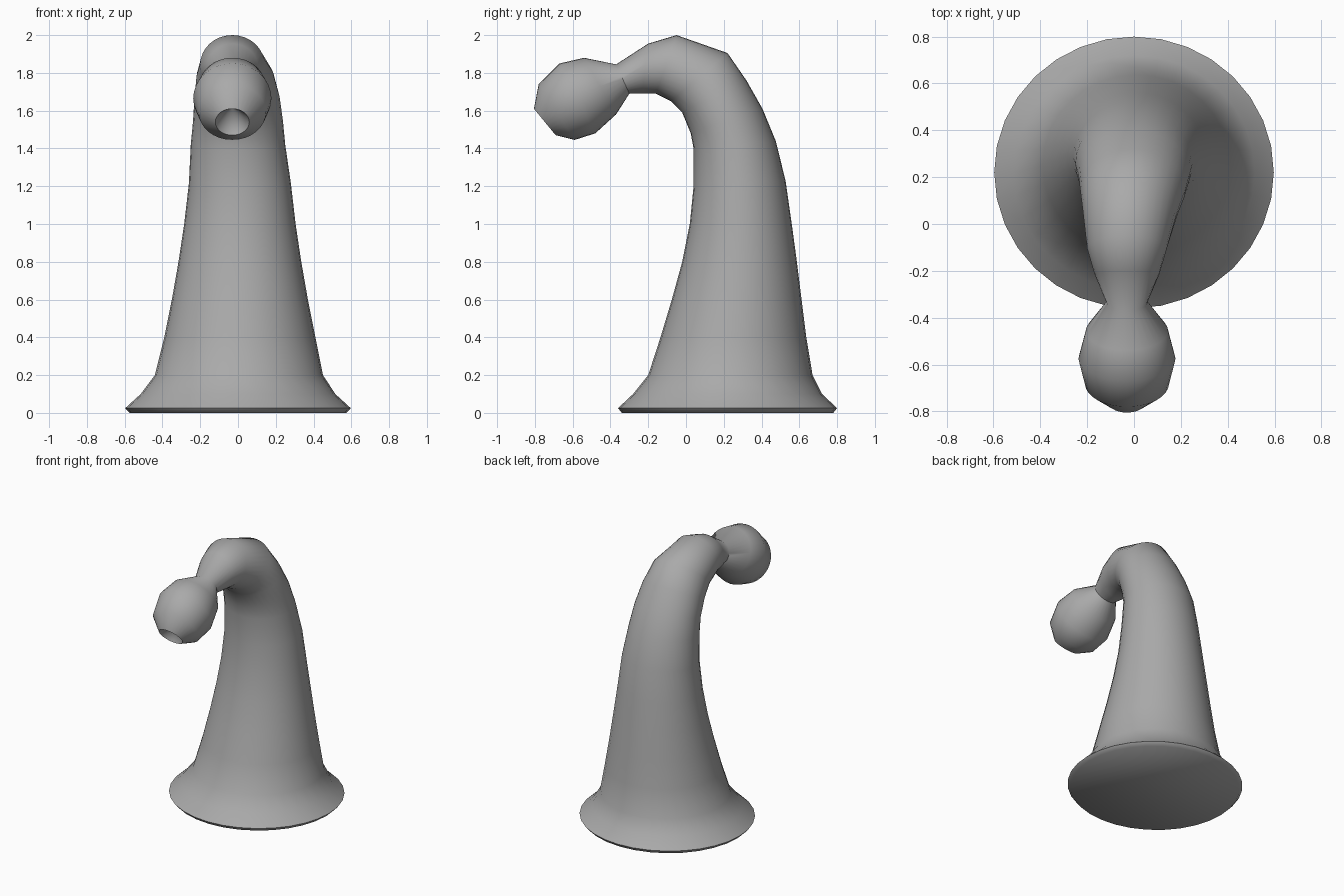
import bpy, bmesh, math
from mathutils import Vector

SEGMENTS = 32

grey = bpy.data.materials.new("mid grey")
grey.diffuse_color = (0.4, 0.4, 0.4, 1)

# Cross-sections: inner (y, z), outer (y, z), centre x, half width in x
SECTIONS = [
    # flared foot
    (-0.34, 0.00, 0.78, 0.00, 0.00, 0.575),
    (-0.36, 0.025, 0.80, 0.025, 0.00, 0.597),
    (-0.28, 0.10, 0.72, 0.10, 0.00, 0.515),
    (-0.20, 0.20, 0.67, 0.20, 0.005, 0.445),
    # tapering trunk
    (-0.135, 0.40, 0.637, 0.40, 0.01, 0.40),
    (-0.075, 0.60, 0.612, 0.60, 0.01, 0.36),
    (-0.02, 0.80, 0.587, 0.80, 0.01, 0.325),
    (0.02, 1.00, 0.56, 1.00, 0.01, 0.295),
    (0.04, 1.20, 0.527, 1.23, 0.01, 0.27),
    (0.04, 1.40, 0.475, 1.44, 0.00, 0.25),
    # bend
    (0.025, 1.48, 0.405, 1.61, 0.00, 0.238),
    (-0.02, 1.59, 0.32, 1.76, -0.005, 0.225),
    (-0.08, 1.65, 0.22, 1.905, -0.015, 0.205),
    (-0.16, 1.69, -0.05, 2.00, -0.03, 0.17),
    (-0.23, 1.69, -0.20, 1.955, -0.03, 0.138),
    # neck and ball
    (-0.30, 1.69, -0.37, 1.845, -0.03, 0.087),
    (-0.37, 1.58, -0.54, 1.88, -0.03, 0.175),
    (-0.48, 1.48, -0.67, 1.85, -0.03, 0.207),
    (-0.59, 1.445, -0.78, 1.74, -0.03, 0.178),
    (-0.69, 1.47, -0.805, 1.61, -0.03, 0.09),
]

bm = bmesh.new()
rings = []
for y0, z0, y1, z1, cx, half in SECTIONS:
    inner, outer = Vector((cx, y0, z0)), Vector((cx, y1, z1))
    mid, arm = (inner + outer) / 2, (outer - inner) / 2
    ring = []
    for i in range(SEGMENTS):
        a = math.tau * i / SEGMENTS
        ring.append(bm.verts.new(mid + arm * math.cos(a)
                                 + Vector((half * math.sin(a), 0, 0))))
    rings.append(ring)

# Skin between neighbouring sections
for low, high in zip(rings, rings[1:]):
    for i in range(SEGMENTS):
        j = (i + 1) % SEGMENTS
        bm.faces.new((low[i], low[j], high[j], high[i]))

# Flat underside
bm.faces.new(rings[0])

# Conical hollow in the front of the ball
apex = bm.verts.new((-0.03, -0.65, 1.61))
for i in range(SEGMENTS):
    bm.faces.new((rings[-1][i], rings[-1][(i + 1) % SEGMENTS], apex))

bmesh.ops.recalc_face_normals(bm, faces=bm.faces)
mesh = bpy.data.meshes.new("curved_horn")
bm.to_mesh(mesh)
bm.free()
mesh.materials.append(grey)
horn = bpy.data.objects.new("curved_horn", mesh)
bpy.context.collection.objects.link(horn)
bpy.context.view_layer.objects.active = horn
horn.select_set(True)
bpy.ops.object.shade_smooth_by_angle(angle=math.radians(55))
